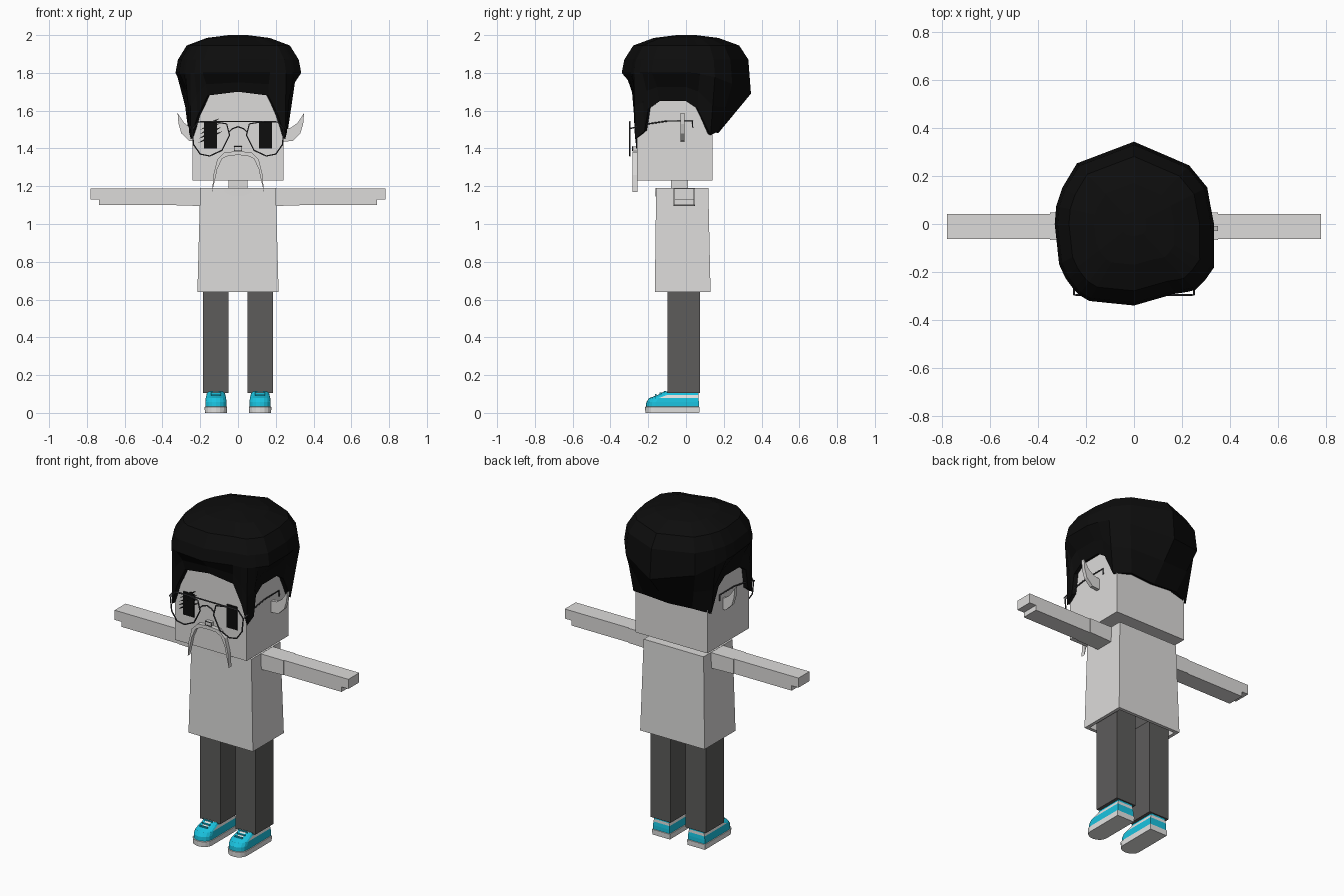
import bpy, bmesh, math
from mathutils import Vector

if "Cube" in bpy.data.objects:
    bpy.data.objects.remove(bpy.data.objects["Cube"])


def material(name, r, g, b):
    m = bpy.data.materials.new(name)
    m.use_nodes = True
    m.diffuse_color = (r, g, b, 1)
    m.node_tree.nodes["Principled BSDF"].inputs["Base Color"].default_value = (r, g, b, 1)
    return m


PALE = material("pale grey", 0.72, 0.71, 0.7)
TROUSER = material("charcoal", 0.11, 0.107, 0.105)
BLACK = material("hair black", 0.004, 0.004, 0.004)
METAL = material("dark metal", 0.05, 0.05, 0.055)
CYAN = material("shoe cyan", 0.01, 0.55, 0.75)
WHITE = material("shoe white", 0.78, 0.78, 0.77)


def finish(name, bm, *mats):
    bmesh.ops.recalc_face_normals(bm, faces=bm.faces[:])
    me = bpy.data.meshes.new(name)
    bm.to_mesh(me)
    bm.free()
    for m in mats:
        me.materials.append(m)
    ob = bpy.data.objects.new(name, me)
    bpy.context.collection.objects.link(ob)
    return ob


def loft(bm, rings, cap_start=True, cap_end=True):
    """Bridge rings of equal length; returns side faces per band."""
    vs = [[bm.verts.new(p) for p in ring] for ring in rings]
    n, bands = len(rings[0]), []
    for a, b in zip(vs, vs[1:]):
        bands.append([bm.faces.new((a[i], a[(i + 1) % n], b[(i + 1) % n], b[i])) for i in range(n)])
    if cap_start:
        bm.faces.new(vs[0][::-1])
    if cap_end:
        bm.faces.new(vs[-1])
    return bands


def prism(name, outline, y0, y1, mat, side=1):
    """Front-view outline extruded in depth."""
    bm = bmesh.new()
    loft(bm, [[(side * x, y, z) for x, z in outline] for y in (y0, y1)])
    return finish(name, bm, mat)


def rect(x0, x1, y0, y1, z):
    return [(x0, y0, z), (x1, y0, z), (x1, y1, z), (x0, y1, z)]


def box(name, x0, x1, y0, y1, z0, z1, mat):
    bm = bmesh.new()
    loft(bm, [rect(x0, x1, y0, y1, z0), rect(x0, x1, y0, y1, z1)])
    return finish(name, bm, mat)


def wire(name, pts, radius, mat, cyclic=False):
    cu = bpy.data.curves.new(name, "CURVE")
    cu.dimensions = "3D"
    cu.bevel_depth = radius
    cu.bevel_resolution = 1
    sp = cu.splines.new("POLY")
    sp.points.add(len(pts) - 1)
    for p, co in zip(sp.points, pts):
        p.co = (*co, 1)
    sp.use_cyclic_u = cyclic
    cu.materials.append(mat)
    ob = bpy.data.objects.new(name, cu)
    bpy.context.collection.objects.link(ob)
    bpy.ops.object.select_all(action="DESELECT")
    ob.select_set(True)
    bpy.context.view_layer.objects.active = ob
    bpy.ops.object.convert(target="MESH")


# Head, neck and shirt with a recessed hem
box("head", -0.24, 0.24, -0.26, 0.14, 1.23, 1.8, PALE)
box("neck", -0.05, 0.05, -0.08, 0.01, 1.15, 1.25, PALE)
bm = bmesh.new()
loft(bm, [rect(-0.195, 0.195, -0.145, 0.11, 0.68), rect(-0.195, 0.195, -0.145, 0.11, 0.64),
          rect(-0.215, 0.215, -0.165, 0.13, 0.64), rect(-0.2, 0.2, -0.158, 0.118, 1.19)])
finish("shirt", bm, PALE)
collar = [(0.08 * math.cos(a), 1.19 + 0.045 * math.sin(a))
          for a in (math.pi + math.pi * i / 8 for i in range(9))]
prism("collar", collar, -0.161, -0.155, PALE)

# Paired limbs, shoes, ears, glasses halves and moustache halves
ARM = [(0.19, 1.1), (0.735, 1.1), (0.735, 1.13), (0.78, 1.13), (0.78, 1.188), (0.19, 1.188)]
SLEEVE = [(0.19, 1.095), (0.35, 1.1), (0.35, 1.188), (0.19, 1.189)]
EAR = [(0.23, 1.435), (0.29, 1.44), (0.33, 1.48), (0.345, 1.53), (0.35, 1.588),
       (0.315, 1.535), (0.28, 1.51), (0.23, 1.5)]
LENS = [(0.045, 1.47), (0.06, 1.53), (0.13, 1.542), (0.21, 1.54), (0.243, 1.5),
        (0.235, 1.42), (0.2, 1.37), (0.15, 1.36), (0.085, 1.39)]
TEMPLE = [(-0.297, 1.505), (-0.2, 1.53), (-0.1, 1.545), (0.035, 1.545), (0.035, 1.51)]
MOUSTACHE = [(0, 1.385), (0.07, 1.38), (0.11, 1.34), (0.13, 1.26), (0.137, 1.17),
             (0.125, 1.22), (0.11, 1.29), (0.085, 1.345), (0.05, 1.362), (0, 1.365)]


def footprint(front, half, heel, z, cx):
    """Shoe section: rounded toe, square heel."""
    toe = [(cx - half * math.cos(a), front + 0.05 - 0.05 * math.sin(a), z)
           for a in (math.pi * i / 8 for i in range(9))]
    mid = -0.1
    return toe + [(cx + half, mid, z), (cx + half, heel, z), (cx - half, heel, z), (cx - half, mid, z)]


def shoe(name, cx):
    bm = bmesh.new()
    bands = loft(bm, [footprint(-0.215, 0.058, 0.07, 0, cx), footprint(-0.217, 0.06, 0.072, 0.032, cx),
                      footprint(-0.212, 0.056, 0.068, 0.033, cx), footprint(-0.21, 0.056, 0.068, 0.057, cx),
                      footprint(-0.195, 0.054, 0.066, 0.078, cx), footprint(-0.15, 0.05, 0.066, 0.095, cx),
                      footprint(-0.12, 0.046, 0.066, 0.112, cx)])
    for level, band in enumerate(bands):
        for f in band:
            toe = f.calc_center_median().y < -0.13
            f.material_index = int(level in (2, 3, 5) and not (level == 5 and toe) or (level == 4 and toe))
    finish(name, bm, WHITE, CYAN)
    # Laces across the tongue
    for i in range(3):
        y, z = -0.165 + 0.024 * i, 0.093 + 0.008 * i
        box(name + "_lace", cx - 0.026, cx + 0.026, y, y + 0.01, z, z + 0.007, CYAN)


for side, label in ((1, "left_"), (-1, "right_")):
    prism(label + "arm", ARM, -0.062, 0.042, PALE, side)
    prism(label + "sleeve", SLEEVE, -0.067, 0.047, PALE, side)
    ear = prism(label + "ear", EAR, -0.03, -0.008, PALE, side)
    if side < 0:
        ear.location.x = 0.03
    xs = sorted((side * 0.05, side * 0.185))
    box(label + "leg", *xs, -0.097, 0.074, 0.105, 0.68, TROUSER)
    shoe(label + "shoe", side * 0.117)
    wire(label + "lens_rim", [(side * x, -0.297, z) for x, z in LENS], 0.004, METAL, True)
    wire(label + "temple", [(side * 0.25, y, z) for y, z in TEMPLE], 0.004, METAL)
    prism(label + "moustache", MOUSTACHE, -0.284, -0.258, PALE, side)
    xs = sorted((side * 0.11, side * 0.18))
    box(label + "eye", *xs, -0.265, -0.259, 1.4, 1.54, BLACK)

# Glasses bridge and brow bar, nose
wire("brow_bar", [(-0.2, -0.297, 1.543), (0.2, -0.297, 1.543)], 0.004, METAL)
wire("bridge", [(x, -0.297, 1.515 - 12 * x * x) for x in (-0.05, -0.03, 0, 0.03, 0.05)], 0.004, METAL)
box("nose", -0.02, 0.02, -0.284, -0.259, 1.388, 1.41, PALE)
wire("nose_outline", [(x, -0.284, z) for x, z in ((-0.02, 1.388), (0.02, 1.388), (0.02, 1.41), (-0.02, 1.41))],
     0.003, METAL, True)

# Jagged streaks over the right eye
for i in range(4):
    z = 1.49 + 0.023 * i
    prism("eye_streak", [(-0.083 - 0.005 * i, z), (-0.14, z - 0.015), (-0.212 + 0.004 * i, z - 0.062),
                         (-0.15, z - 0.04)], -0.267, -0.26, BLACK)

# Hair: hairline ring lofted out to an uneven bulge, then closed over the top
HALF = [(0, -0.275, 1.7), (0.16, -0.275, 1.68), (0.215, -0.275, 1.57), (0.25, -0.27, 1.45),
        (0.26, -0.22, 1.49), (0.26, -0.2, 1.61), (0.26, -0.14, 1.65), (0.26, 0, 1.65),
        (0.26, 0.06, 1.61), (0.26, 0.13, 1.47), (0.16, 0.17, 1.49), (0, 0.17, 1.48)]
hairline = [Vector(p) for p in HALF + [(-x, y, z) for x, y, z in HALF[-2:0:-1]]]
BULGE = [(-0.01, 0.345), (0.11, 0.31), (0.305, 0.155), (0.32, 0.04), (0.335, -0.18), (0.25, -0.28),
         (0.18, -0.285), (-0.02, -0.34), (-0.215, -0.31), (-0.295, -0.21), (-0.33, -0.02),
         (-0.3, 0.15), (-0.27, 0.22)]
polar = sorted((math.atan2(y, x), math.hypot(x, y)) for x, y in BULGE)
polar = [(polar[-1][0] - math.tau, polar[-1][1])] + polar + [(polar[0][0] + math.tau, polar[0][1])]


def bulge_point(p):
    a = math.atan2(p.y, p.x)
    for (a0, r0), (a1, r1) in zip(polar, polar[1:]):
        if a0 <= a <= a1:
            r = r0 + (r1 - r0) * (a - a0) / (a1 - a0)
            break
    back = max(0, math.sin(a))
    return Vector((r * math.cos(a), r * math.sin(a), 1.8 - 0.11 * back ** 2))


outer = [bulge_point(p) for p in hairline]
inner = [Vector((p.x * 0.88, (p.y + 0.05) * 0.88 - 0.05, p.z + 0.01)) for p in hairline]
middle = []
for p, q in zip(hairline, outer):
    m = p.lerp(q, 0.5 if p.y > 0.1 else 0.3)
    m.z = (p.z + q.z) / 2
    middle.append(m)
rings = [inner, hairline, middle, outer]
for scale, z in ((0.96, 1.87), (0.82, 1.945), (0.5, 1.985), (0.15, 2.0)):
    rings.append([Vector((q.x * scale, q.y * scale, z)) for q in outer])
bm = bmesh.new()
loft(bm, rings, cap_start=False)
finish("hair", bm, BLACK)
